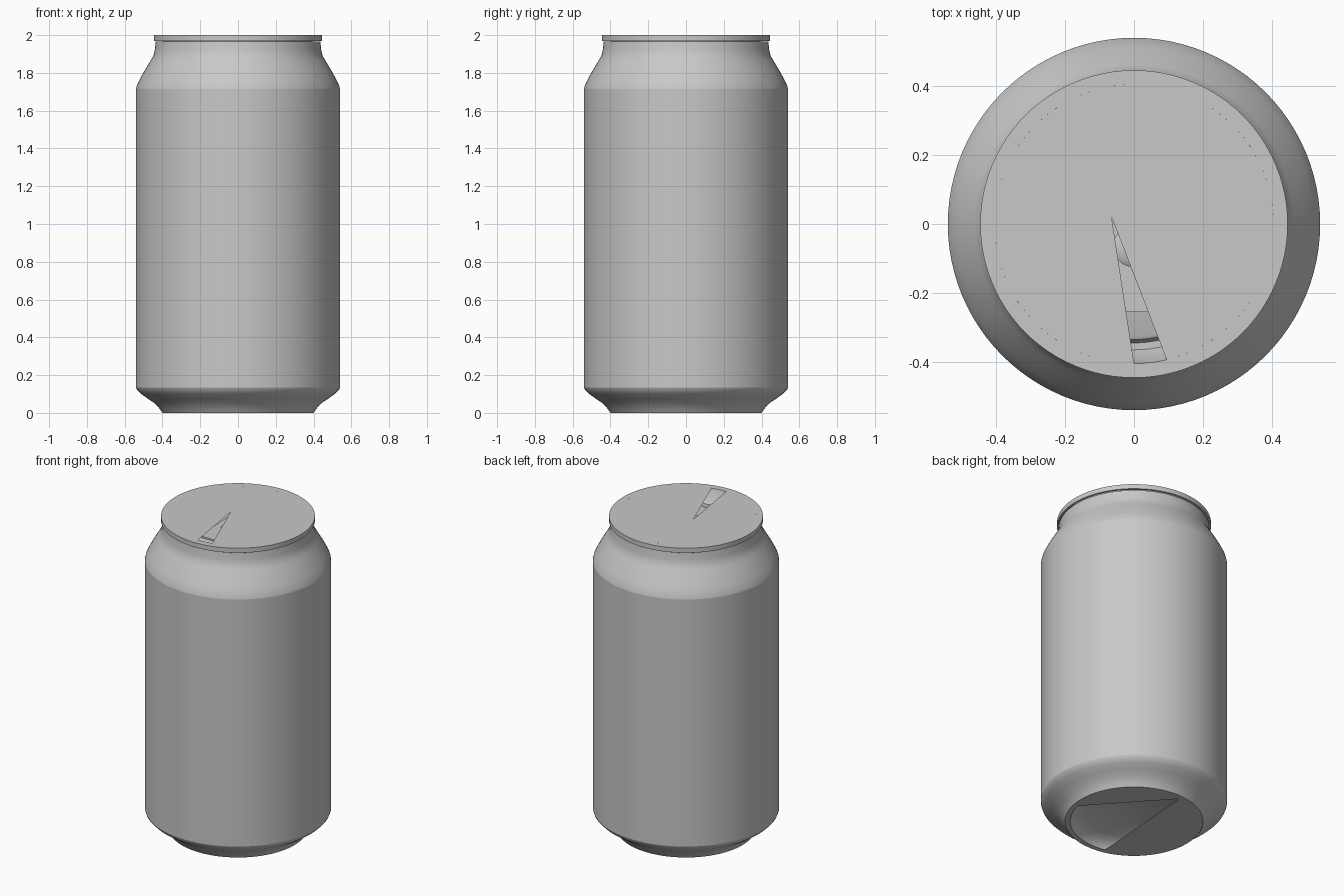
import bpy, bmesh
from math import sin, cos, radians, tau, pi

cube = bpy.data.objects.get("Cube")
if cube:
    bpy.data.objects.remove(cube, do_unlink=True)

SEGMENTS = 96

# One bare metal colour for the whole can
metal = bpy.data.materials.new("bare metal grey")
metal.use_nodes = True
grey = (0.58, 0.58, 0.58, 1)
metal.diffuse_color = grey
bsdf = metal.node_tree.nodes["Principled BSDF"]
bsdf.inputs["Base Color"].default_value = grey
bsdf.inputs["Roughness"].default_value = 0.6


def add_object(name, verts, faces):
    mesh = bpy.data.meshes.new(name)
    mesh.from_pydata(verts, [], faces)
    mesh.materials.append(metal)
    obj = bpy.data.objects.new(name, mesh)
    bpy.context.collection.objects.link(obj)
    return obj


def smooth(obj, angle=35):
    bpy.ops.object.select_all(action="DESELECT")
    obj.select_set(True)
    bpy.context.view_layer.objects.active = obj
    bpy.ops.object.shade_smooth_by_angle(angle=radians(angle))


def lathe(name, profile, angle=35):
    """Revolve (radius, height) points about the upright axis."""
    n = SEGMENTS
    verts = [(r * cos(tau * j / n), r * sin(tau * j / n), z)
             for r, z in profile for j in range(n)]
    faces = [(i * n + j, i * n + (j + 1) % n, (i + 1) * n + (j + 1) % n, (i + 1) * n + j)
             for i in range(len(profile) - 1) for j in range(n)]
    obj = add_object(name, verts, faces)
    bm = bmesh.new()
    bm.from_mesh(obj.data)
    bmesh.ops.remove_doubles(bm, verts=bm.verts, dist=0.0005)
    bm.to_mesh(obj.data)
    bm.free()
    smooth(obj, angle)
    return obj


def arc(radius, start, end, steps=SEGMENTS, centre=(0, 0)):
    """Points along a circular arc, in degrees."""
    turns = [radians(start + (end - start) * i / steps) for i in range(steps + 1)]
    return [(centre[0] + radius * cos(a), centre[1] + radius * sin(a)) for a in turns]


def flat_face(name, outline, z, facing_down=False):
    order = list(range(len(outline)))
    if facing_down:
        order.reverse()
    return add_object(name, [(x, y, z) for x, y in outline], [order])


# Outer shell, split where the shading breaks
lathe("base_taper", [(0.37, 0), (0.40, 0), (0.413, 0.02), (0.44, 0.05),
                     (0.48, 0.077), (0.515, 0.102), (0.535, 0.122), (0.54, 0.135)])
lathe("body_wall", [(0.54, 0.135), (0.54, 1.715)])
lathe("shoulder", [(0.54, 1.715), (0.535, 1.735), (0.518, 1.77), (0.49, 1.82),
                   (0.463, 1.865), (0.448, 1.89), (0.441, 1.92), (0.436, 1.965)])
lathe("top_rim", [(0.436, 1.968), (0.446, 1.97), (0.446, 2.0), (0.405, 2.0)])

# Recessed lid below the cover
lathe("lid_panel", [(0.405, 2.0), (0.385, 1.935), (0.365, 1.905), (0.345, 1.905),
                    (0.335, 1.93), (0.325, 1.935), (0, 1.935)])

# Flat cover with a narrow wedge left open
flat_face("top_cover", arc(0.405, -76.5, 270) + [(-0.065, 0.02)], 2.0)

# Underside: inward dome and two flat cover pieces with a wedge left open
lathe("base_dome", [(0, 0.10), (0.10, 0.095), (0.20, 0.08), (0.285, 0.06),
                    (0.33, 0.045), (0.36, 0.02), (0.37, 0)])
for side, start, end in (("back", -11, 95), ("side", 95, 257)):
    flat_face("base_cover_" + side, arc(0.37, start, end), 0, facing_down=True)

# Pull tab: straight at the front, rounded at the back
tab = flat_face("pull_tab", [(-0.09, -0.255), (0.09, -0.255)]
                + arc(0.11, 0, 180, 16, (0, 0.1)), 1.945)
solid = tab.modifiers.new("thickness", "SOLIDIFY")
solid.thickness = 0.015
solid.offset = -1

# Rivet holding the tab
rivet = lathe("tab_rivet", [(0.06, 1.94), (0.06, 1.95), (0.045, 1.96), (0, 1.963)])
rivet.location.y = -0.065
